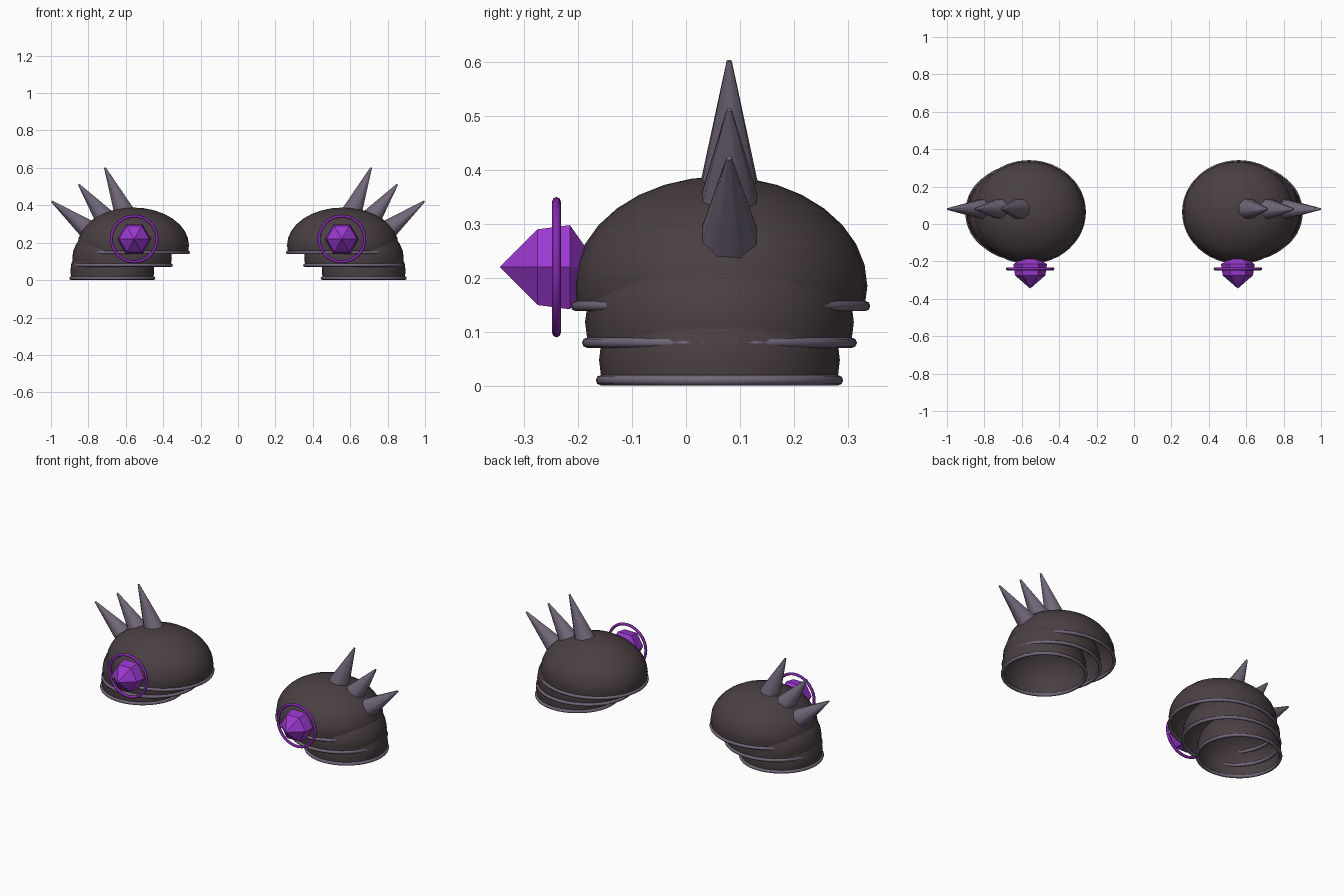
import bpy, bmesh, math
from mathutils import Vector, Matrix

if "Cube" in bpy.data.objects:
    bpy.data.objects.remove(bpy.data.objects["Cube"])


def material(name, rgb):
    m = bpy.data.materials.new(name)
    m.diffuse_color = (*rgb, 1)
    m.use_nodes = True
    m.node_tree.nodes["Principled BSDF"].inputs["Base Color"].default_value = m.diffuse_color
    return m


DARK = material("dark_leather", (0.068, 0.050, 0.056))
HORN = material("horn_grey", (0.165, 0.135, 0.190))
GEM = material("gem_purple", (0.330, 0.040, 0.640))
RING = material("ring_purple", (0.230, 0.022, 0.430))


def finish(name, bm, mat, smooth=None):
    """Turn a bmesh into a named, coloured object."""
    me = bpy.data.meshes.new(name)
    bm.to_mesh(me)
    bm.free()
    me.materials.append(mat)
    ob = bpy.data.objects.new(name, me)
    bpy.context.collection.objects.link(ob)
    if smooth:
        bpy.ops.object.select_all(action='DESELECT')
        bpy.context.view_layer.objects.active = ob
        ob.select_set(True)
        bpy.ops.object.shade_smooth_by_angle(angle=math.radians(smooth))
    return ob


def shell(name, center, radii):
    """Open dome: ellipsoid cut one ring below its equator."""
    bm = bmesh.new()
    bmesh.ops.create_uvsphere(bm, u_segments=32, v_segments=16, radius=1)
    bmesh.ops.delete(bm, geom=[v for v in bm.verts if v.co.z < -0.25], context='VERTS')
    bmesh.ops.scale(bm, vec=radii, verts=bm.verts)
    bmesh.ops.translate(bm, vec=center, verts=bm.verts)
    finish(name, bm, DARK, 40)


def hoop(name, center, axis_u, axis_v, tube, mat, segs=48, sides=8):
    """Elliptical ring with a round section, spanned by two axis vectors."""
    bm = bmesh.new()
    c, u, v = Vector(center), Vector(axis_u), Vector(axis_v)
    n = u.cross(v).normalized()
    loops = []
    for i in range(segs):
        a = 2 * math.pi * i / segs
        p = u * math.cos(a) + v * math.sin(a)
        out = p.normalized()
        loops.append([bm.verts.new(c + p + tube * (out * math.cos(b) + n * math.sin(b)))
                      for b in (2 * math.pi * j / sides for j in range(sides))])
    for i in range(segs):
        p, q = loops[i], loops[(i + 1) % segs]
        for j in range(sides):
            k = (j + 1) % sides
            bm.faces.new((p[j], q[j], q[k], p[k]))
    bmesh.ops.recalc_face_normals(bm, faces=bm.faces)
    finish(name, bm, mat, 60)


def spike(name, base, tip):
    """Eight-sided horn with a tiny blunt tip."""
    base, tip = Vector(base), Vector(tip)
    d = tip - base
    bm = bmesh.new()
    bmesh.ops.create_cone(bm, cap_ends=True, segments=8, radius1=0.058, radius2=0.005,
                          depth=d.length,
                          matrix=Matrix.Rotation(math.pi / 8, 4, 'Z'))
    m = Matrix.Translation((base + tip) / 2) @ d.to_track_quat('Z', 'Y').to_matrix().to_4x4()
    bmesh.ops.transform(bm, matrix=m, verts=bm.verts)
    finish(name, bm, HORN, 50)


def gem(name, x, z):
    """Six-sided cut stone pointing forward."""
    bm = bmesh.new()
    front = bm.verts.new((x, -0.345, z))
    back = bm.verts.new((x, -0.16, z))
    rings = [[bm.verts.new((x + r * math.cos(k * math.pi / 3), y,
                            z + r * math.sin(k * math.pi / 3))) for k in range(6)]
             for y, r in ((-0.275, 0.081), (-0.215, 0.09))]
    for k in range(6):
        n = (k + 1) % 6
        bm.faces.new((front, rings[0][k], rings[0][n]))
        bm.faces.new((rings[0][k], rings[1][k], rings[1][n], rings[0][n]))
        bm.faces.new((back, rings[1][n], rings[1][k]))
    bmesh.ops.recalc_face_normals(bm, faces=bm.faces)
    finish(name, bm, GEM)


# layer: centre x, centre y, equator z, radius x, radius y, height, rim z
LAYERS = {
    "upper": (0.560, 0.064, 0.185, 0.298, 0.272, 0.203, 0.148),
    "middle": (0.620, 0.062, 0.118, 0.266, 0.249, 0.195, 0.080),
    "lower": (0.672, 0.062, 0.048, 0.224, 0.223, 0.190, 0.0105),
}
# spike: base x, base z, tip x, tip z
SPIKES = {
    "top": (0.610, 0.366, 0.712, 0.602),
    "middle": (0.715, 0.335, 0.852, 0.512),
    "outer": (0.800, 0.268, 0.997, 0.422),
}

for side, s in (("left", -1), ("right", 1)):
    # overlapping armour domes with rims
    for part, (x, y, z, rx, ry, h, rim) in LAYERS.items():
        shell(f"{side}_{part}_dome", (s * x, y, z), (rx, ry, h))
        hoop(f"{side}_{part}_rim", (s * x, y, rim), (rx * 0.985, 0, 0), (0, ry * 0.985, 0),
             0.0095, HORN)
    # row of horns
    for part, (bx, bz, tx, tz) in SPIKES.items():
        spike(f"{side}_{part}_spike", (s * bx, 0.08, bz), (s * tx, 0.08, tz))
    # front stone and its hoop
    gem(f"{side}_gem", s * 0.555, 0.22)
    hoop(f"{side}_gem_ring", (s * 0.555, -0.24, 0.22), (0.122, 0, 0), (0, 0, 0.122), 0.008, RING)
